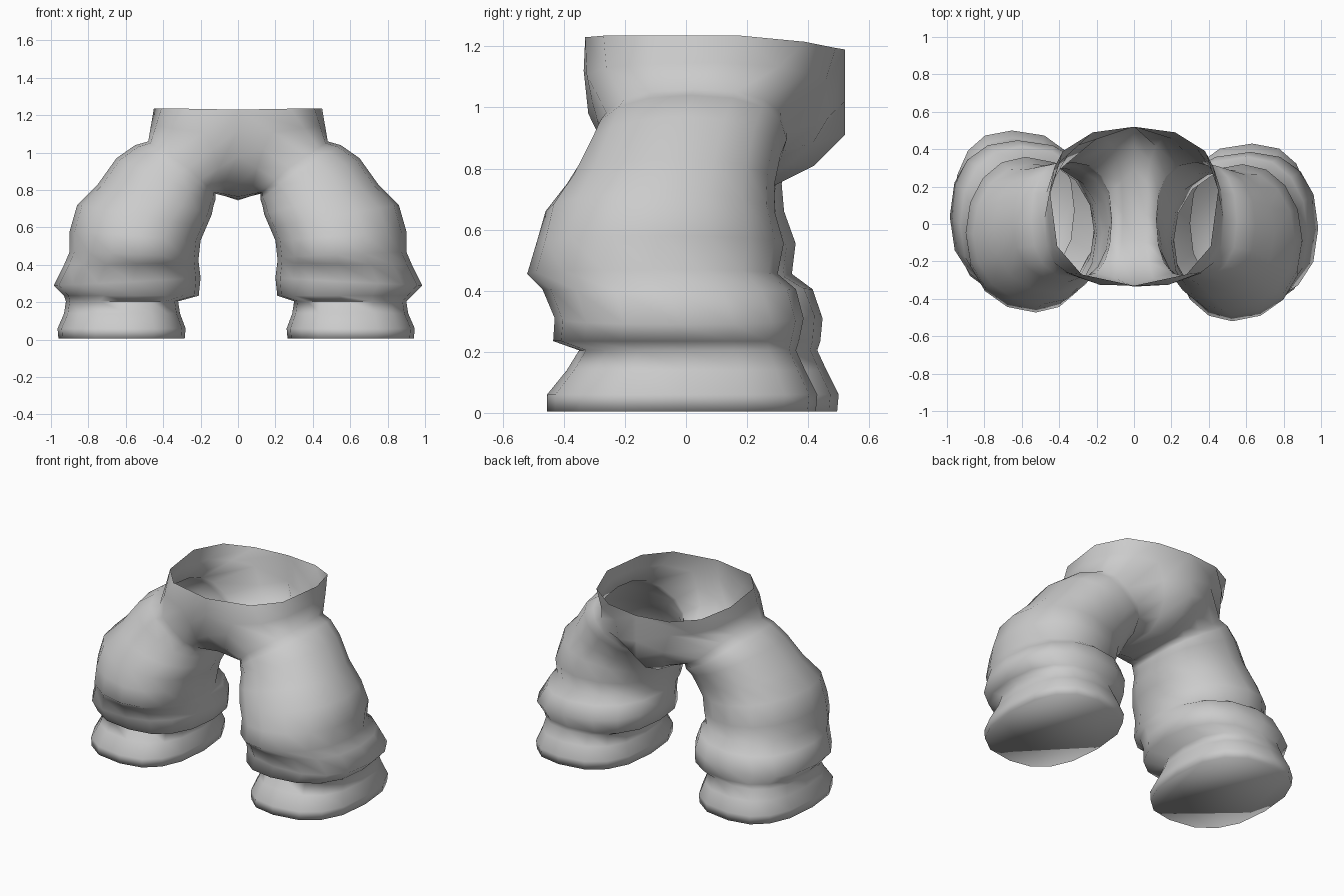
import bpy, bmesh, math
from mathutils import Vector

if "Cube" in bpy.data.objects:
    bpy.data.objects.remove(bpy.data.objects["Cube"])

N = 16  # points per ring: 0 = outer side, 4 = back, 8 = inner side, 12 = front

cloth = bpy.data.materials.new("grey cloth")
cloth.diffuse_color = (0.6, 0.6, 0.6, 1)
cloth.use_nodes = True
cloth.node_tree.nodes["Principled BSDF"].inputs["Base Color"].default_value = cloth.diffuse_color

# Leg rings: outer x, outer z, inner x, inner z, front y, back y, roundness (1 = ellipse)
LEG = [
    (0.48, 1.06, 0.12, 0.78, -0.28, 0.33, 0.82),   # hip seam
    (0.55, 1.04, 0.12, 0.75, -0.30, 0.33, 0.85),
    (0.65, 0.97, 0.13, 0.72, -0.33, 0.31, 0.90),
    (0.75, 0.83, 0.14, 0.67, -0.39, 0.29, 0.92),
    (0.86, 0.72, 0.17, 0.60, -0.46, 0.29, 0.95),
    (0.90, 0.58, 0.20, 0.53, -0.49, 0.32, 0.95),
    (0.90, 0.47, 0.21, 0.44, -0.52, 0.30, 0.95),   # knee
    (0.93, 0.40, 0.21, 0.41, -0.47, 0.36, 0.90),   # fold behind the knee
    (0.985, 0.29, 0.20, 0.33, -0.43, 0.385, 0.85), # cuff bulge
    (0.93, 0.235, 0.21, 0.235, -0.435, 0.37, 0.83), # cuff fold
    (0.90, 0.205, 0.30, 0.205, -0.35, 0.36, 0.83),
    (0.91, 0.14, 0.29, 0.14, -0.39, 0.39, 0.80),   # foot
    (0.945, 0.06, 0.26, 0.06, -0.455, 0.43, 0.80),
    (0.94, 0.005, 0.265, 0.005, -0.455, 0.425, 0.80),
]

# Half waist line (front centre to back centre) and crotch line of the hips
WAIST = {13: (0, -.33, 1.23), 14: (.28, -.27, 1.235), 15: (.41, -.12, 1.235),
         0: (.45, .18, 1.235), 1: (.38, .39, 1.215), 2: (.22, .49, 1.195), 3: (0, .52, 1.19)}
CROTCH = {4: (0, .52, 1.02), 5: (0, .52, .91), 6: (0, .42, .81), 7: (0, .29, .745),
          8: (0, .08, .75), 9: (0, -.08, .765), 10: (0, -.20, .83), 11: (0, -.32, .98),
          12: (0, -.335, 1.12)}


def power(v, e):
    return math.copysign(abs(v) ** e, v) if abs(v) > 1e-6 else 0.0


def leg_ring(row, shift_y=0.0, shift_x=0.0):
    xo, zo, xi, zi, yf, yb, e = row
    pts = []
    for i in range(N):
        a = math.tau * i / N
        c, s = power(math.cos(a), e), power(math.sin(a), e)
        x = (xo + xi) / 2 + (xo - xi) / 2 * c + 0.03 * s * (1 - abs(c)) + shift_x
        y = (yf + yb) / 2 + (yb - yf) / 2 * s + shift_y
        pts.append(Vector((x, y, (zo + zi) / 2 + (zo - zi) / 2 * c)))
    return pts


def loft(bm, rings, side):
    rows = [[bm.verts.new((p.x * side, p.y, p.z)) for p in ring] for ring in rings]
    for a, b in zip(rows, rows[1:]):
        for i in range(N):
            j = (i + 1) % N
            q = [a[i], b[i], b[j], a[j]]
            bm.faces.new(q if side > 0 else q[::-1])
    return rows


# Hips: open waistband and crotch, running out to both leg seams
edge = {**WAIST, **CROTCH}
top = [Vector(edge[i]) for i in range(N)]
seam = leg_ring(LEG[0])
middle = [(a + b) / 2 for a, b in zip(top, seam)]
for i in (1, 2, 3, 4, 13, 14):
    middle[i].y *= 1.10

bm = bmesh.new()
# Each side: half the hips, then a padded leg with folded cuff and closed sole
for side, dy, dx in ((1, 0.0, 0.0), (-1, 0.07, 0.02)):
    rings = [top, middle]
    for k, row in enumerate(LEG):
        t = min(1, k / 9)
        rings.append(leg_ring(row, dy * t, dx if k > 9 else 0))
    rows = loft(bm, rings, side)
    bm.faces.new(rows[-1] if side < 0 else rows[-1][::-1])

bmesh.ops.remove_doubles(bm, verts=bm.verts[:], dist=0.0005)
mesh = bpy.data.meshes.new("trousers")
bm.to_mesh(mesh)
bm.free()
mesh.materials.append(cloth)
trousers = bpy.data.objects.new("trousers", mesh)
bpy.context.collection.objects.link(trousers)
trousers.select_set(True)
bpy.context.view_layer.objects.active = trousers
bpy.ops.object.shade_smooth_by_angle(angle=math.radians(100))
